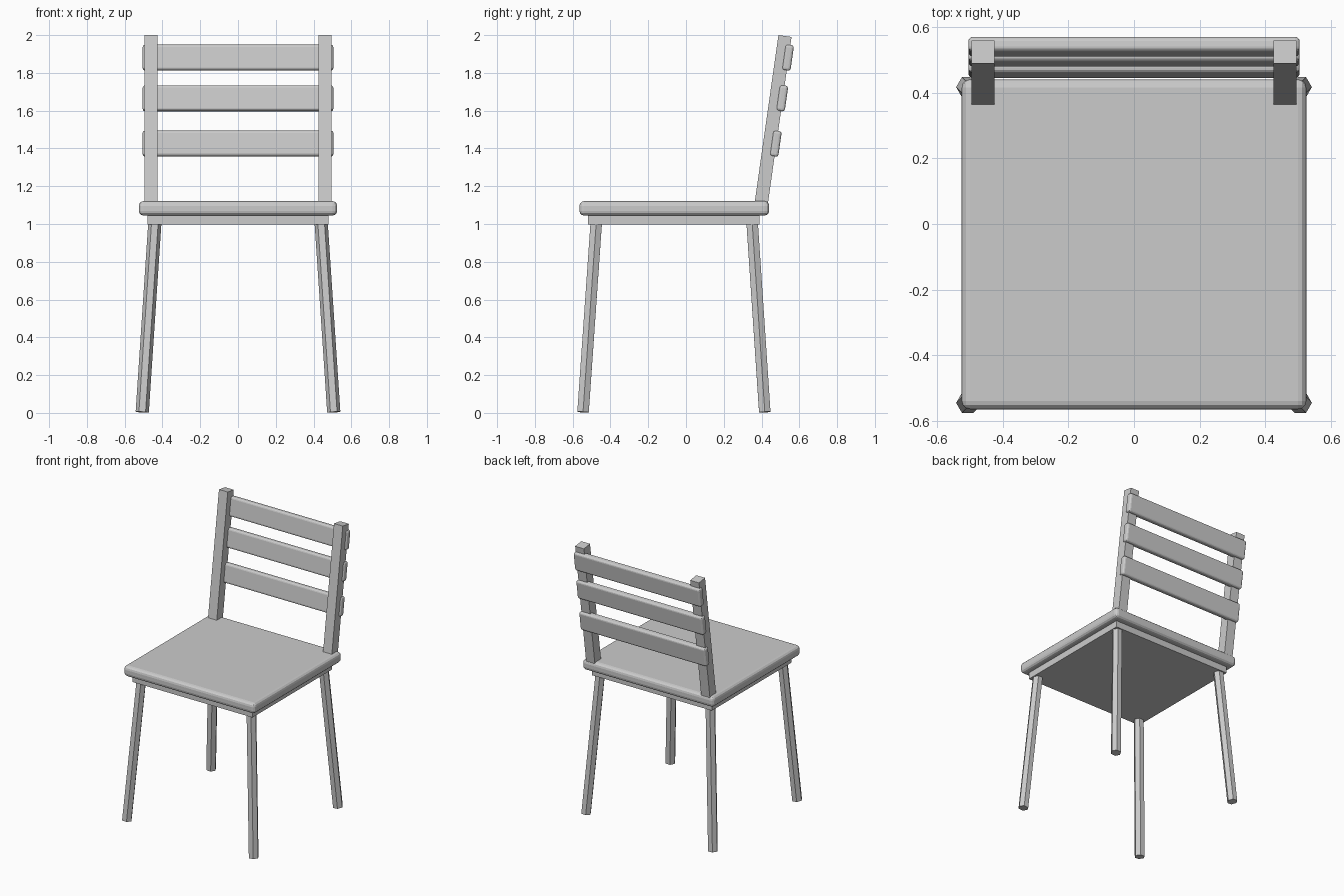
import bpy
from math import atan2, cos, sin
from mathutils import Vector, Matrix

if "Cube" in bpy.data.objects:
    bpy.data.objects.remove(bpy.data.objects["Cube"])


def box(name, size, centre, tilt=0.0, bevel=0.0, segments=3):
    bpy.ops.mesh.primitive_cube_add(size=1)
    ob = bpy.context.object
    ob.name = name
    ob.data.transform(Matrix.Diagonal((*size, 1)))
    ob.location = centre
    ob.rotation_euler.x = tilt
    if bevel:
        m = ob.modifiers.new("rounded_edges", 'BEVEL')
        m.width = bevel
        m.segments = segments
    return ob


# Seat and the slab beneath it
box("seat", (1.05, 1.005, 0.076), (0, -0.062, 1.083), bevel=0.025)
box("seat_support", (0.96, 0.91, 0.06), (0, -0.065, 1.028))

# Splayed six-sided legs
for sx, side in ((-1, "left"), (1, "right")):
    for top_y, foot_y, end in ((-0.475, -0.545, "front"), (0.35, 0.417, "back")):
        top = Vector((sx * 0.44, top_y, 1.01))
        foot = Vector((sx * 0.507, foot_y, 0.004))
        d = top - foot
        bpy.ops.mesh.primitive_cylinder_add(vertices=6, radius=0.035, depth=d.length,
                                            location=(top + foot) / 2)
        leg = bpy.context.object
        leg.name = f"{end}_{side}_leg"
        leg.data.transform(Matrix.Rotation(atan2(1, 0), 4, 'Z'))
        leg.rotation_euler = (atan2(-d.y, d.z), atan2(d.x, d.z), 0)

# Backrest leans back along one common line
lean = 0.141
top = Vector((0, 0.524, 1.995))
axis = Vector((0, sin(lean), cos(lean)))
normal = Vector((0, cos(lean), -sin(lean)))
length = 0.92
for sx, side in ((-1, "left"), (1, "right")):
    box(f"{side}_back_post", (0.07, 0.07, length),
        top - axis * length / 2 + Vector((sx * 0.46, 0, 0)), tilt=-lean)

# Slats set into the rear of the posts
for z, name in ((1.885, "top"), (1.67, "middle"), (1.43, "bottom")):
    on_post = top + axis * ((z - top.z) / cos(lean))
    box(f"{name}_slat", (1.01, 0.045, 0.137), on_post + normal * 0.032,
        tilt=-lean, bevel=0.014)
